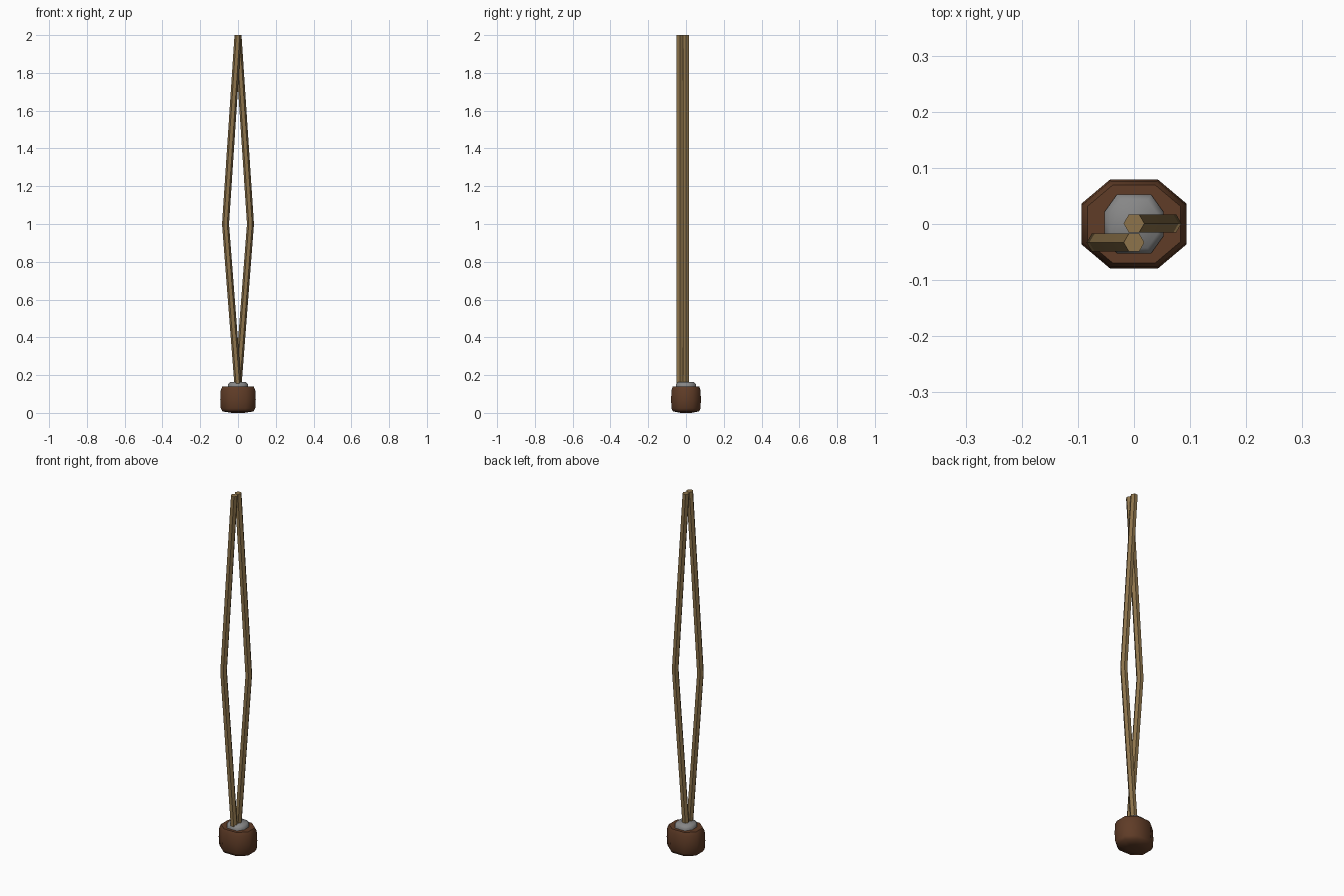
import bpy
import bmesh
from math import cos, sin, pi, radians
from mathutils import Vector

if "Cube" in bpy.data.objects:
    bpy.data.objects.remove(bpy.data.objects["Cube"], do_unlink=True)


def material(name, rgb):
    m = bpy.data.materials.new(name)
    m.use_nodes = True
    m.diffuse_color = (*rgb, 1)
    m.node_tree.nodes["Principled BSDF"].inputs["Base Color"].default_value = (*rgb, 1)
    return m


def loft(name, rings, mat, angle):
    """Skin a list of equal point rings and cap both ends."""
    bm = bmesh.new()
    loops = [[bm.verts.new(p) for p in ring] for ring in rings]
    n = len(loops[0])
    for a, b in zip(loops, loops[1:]):
        for i in range(n):
            j = (i + 1) % n
            bm.faces.new((a[i], a[j], b[j], b[i]))
    bm.faces.new(loops[0][::-1])
    bm.faces.new(loops[-1])
    bmesh.ops.recalc_face_normals(bm, faces=bm.faces)
    mesh = bpy.data.meshes.new(name)
    bm.to_mesh(mesh)
    bm.free()
    mesh.materials.append(mat)
    ob = bpy.data.objects.new(name, mesh)
    bpy.context.collection.objects.link(ob)
    bpy.context.view_layer.objects.active = ob
    ob.select_set(True)
    bpy.ops.object.shade_smooth_by_angle(angle=radians(angle))
    ob.select_set(False)
    return ob


def octagon(half_x, half_y, flat_x, flat_y, z):
    """Chamfered rectangle; flat_x and flat_y are half lengths of the straight sides."""
    return [Vector((x, y, z)) for x, y in (
        (half_x, -flat_y), (half_x, flat_y), (flat_x, half_y), (-flat_x, half_y),
        (-half_x, flat_y), (-half_x, -flat_y), (-flat_x, -half_y), (flat_x, -half_y))]


def hexagon(x, y, z, r):
    return [Vector((x + r * cos(i * pi / 3), y + r * sin(i * pi / 3), z)) for i in range(6)]


rope = material("tan rope", (0.27, 0.175, 0.07))
wood = material("brown wood", (0.115, 0.045, 0.02))
metal = material("grey metal", (0.24, 0.24, 0.24))

# Weighted wooden block, slightly rounded at top and bottom
profile = [(0.35, 0.0), (0.88, 0.008), (0.97, 0.024), (1.0, 0.07), (0.97, 0.122), (0.88, 0.14)]
loft("wooden_weight",
     [octagon(0.094 * s, 0.079 * s, 0.043 * s, 0.036 * s, z) for s, z in profile], wood, 60)

# Metal cap set on the block
loft("metal_cap",
     [octagon(0.053 * s, 0.053 * s, 0.03 * s, 0.021 * s, z)
      for s, z in ((1, 0.13), (1, 0.15), (0.8, 0.163))], metal, 60)

# Two bent rope strands lying one behind the other
for name, side, y in (("left_strand", 1, 0.001), ("right_strand", -1, -0.033)):
    path = ((0, 0.14), (0.066 * side, 1.0), (0, 2.0))
    loft(name, [hexagon(x, y, z, 0.0185) for x, z in path], rope, 35)
